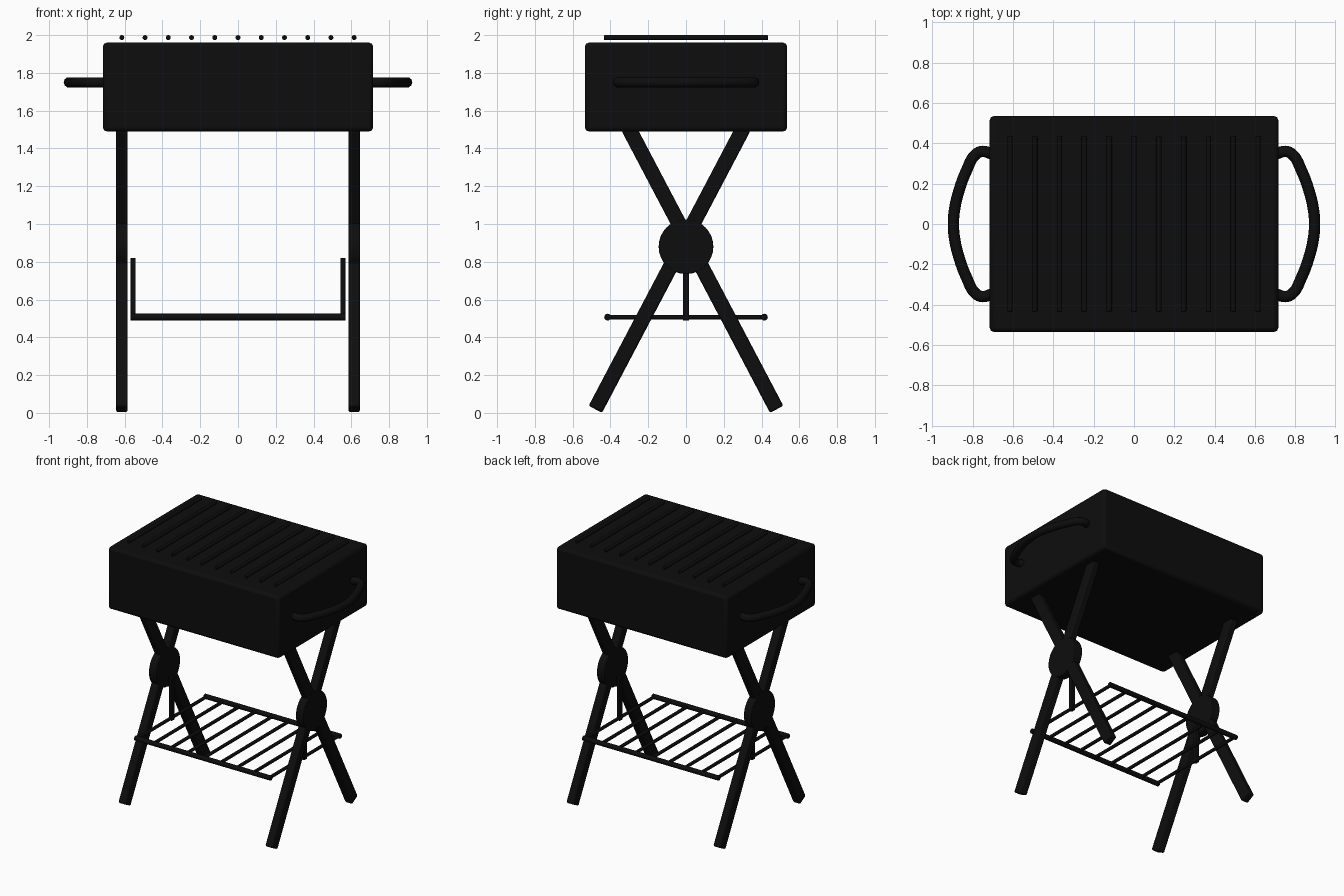
import bpy
from math import pi, cos, sin
from mathutils import Vector, Matrix

cube = bpy.data.objects.get("Cube")
if cube:
    bpy.data.objects.remove(cube, do_unlink=True)

BLACK = (0.004, 0.004, 0.004, 1)
iron = bpy.data.materials.new("black iron")
iron.use_nodes = True
iron.diffuse_color = BLACK
shader = iron.node_tree.nodes["Principled BSDF"]
shader.inputs["Base Color"].default_value = BLACK
shader.inputs["Roughness"].default_value = 0.8


def finish(name, bevel=0.0, segments=2):
    ob = bpy.context.object
    ob.name = name
    ob.data.materials.append(iron)
    if ob.type == 'MESH':
        bpy.ops.object.transform_apply(location=False, rotation=False, scale=True)
        if bevel:
            mod = ob.modifiers.new("soft edges", 'BEVEL')
            mod.width, mod.segments = bevel, segments
        bpy.ops.object.shade_smooth_by_angle(angle=0.6)
    return ob


def box(name, size, location, bevel=0.0):
    bpy.ops.mesh.primitive_cube_add(size=1, location=location)
    bpy.context.object.scale = size
    return finish(name, bevel)


def rod(name, start, end, radius, bevel=0.004):
    a, b = Vector(start), Vector(end)
    rotation = (b - a).to_track_quat('Z', 'Y').to_euler()
    bpy.ops.mesh.primitive_cylinder_add(vertices=16, radius=radius, depth=(b - a).length,
                                        location=(a + b) / 2, rotation=rotation)
    return finish(name, bevel)


# Firebox
box("firebox", (1.43, 1.07, 0.47), (0, 0, 1.725), 0.02)

# Cooking grate
for i in range(11):
    x = (i - 5) * 0.123
    rod(f"grate_bar_{i + 1}", (x, -0.435, 1.987), (x, 0.435, 1.987), 0.013)

# Side handles: smooth bent tubes
HANDLE = [(0.70, 0.345), (0.75, 0.36), (0.785, 0.345), (0.83, 0.265), (0.866, 0.17), (0.888, 0.08)]
path = HANDLE + [(0.895, 0)] + [(x, -y) for x, y in reversed(HANDLE)]
for side, label in ((1, "left"), (-1, "right")):
    curve = bpy.data.curves.new(f"{label}_handle", 'CURVE')
    curve.dimensions = '3D'
    curve.bevel_depth, curve.bevel_resolution = 0.028, 3
    curve.resolution_u = 4
    curve.use_fill_caps = True
    spline = curve.splines.new('BEZIER')
    spline.bezier_points.add(len(path) - 1)
    for point, (x, y) in zip(spline.bezier_points, path):
        point.co = (side * x, y, 1.75)
        point.handle_left_type = point.handle_right_type = 'AUTO'
    curve.materials.append(iron)
    handle = bpy.data.objects.new(f"{label}_handle", curve)
    bpy.context.collection.objects.link(handle)

# Crossed legs with a round hub on each side
for side, label in ((1, "left"), (-1, "right")):
    for lean, end in ((1, "front"), (-1, "back")):
        foot = Vector((side * 0.615, -lean * 0.48, 0.019))
        top = Vector((side * 0.615, lean * 0.305, 1.51))
        run = top - foot
        leg = box(f"{label}_{end}_leg", (0.06, 0.08, run.length), (foot + top) / 2, 0.01)
        leg.rotation_euler = run.to_track_quat('Z', 'Y').to_euler()
        # keep the broad face turned to the side
        y_axis = run.normalized().cross(Vector((1, 0, 0)))
        leg.rotation_euler = Matrix((Vector((1, 0, 0)), y_axis, run.normalized())).transposed().to_euler()
    bpy.ops.mesh.primitive_cylinder_add(vertices=32, radius=0.145, depth=0.062,
                                        location=(side * 0.615, 0, 0.88), rotation=(0, pi / 2, 0))
    finish(f"{label}_hub", 0.005)
    # Rack hanger
    box(f"{label}_rack_hanger", (0.027, 0.034, 0.33), (side * 0.555, 0, 0.655), 0.003)

# Lower rack
for y, label in ((-0.415, "front"), (0.415, "back")):
    rod(f"{label}_rack_rail", (-0.57, y, 0.507), (0.57, y, 0.507), 0.018)
for i in range(9):
    x = (i - 4) * 0.1385
    rod(f"rack_slat_{i + 1}", (x, -0.415, 0.507), (x, 0.415, 0.507), 0.012)
